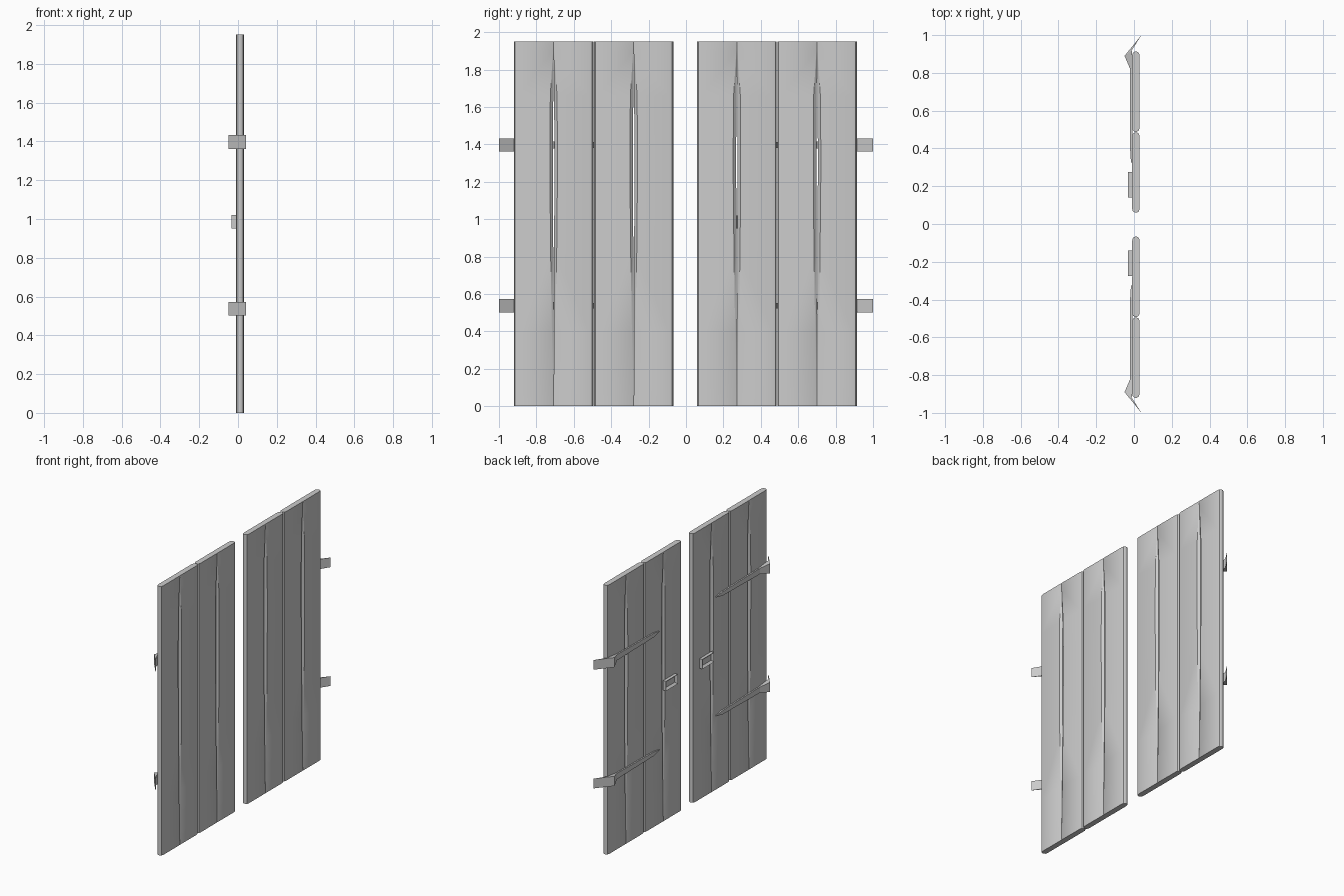
import bpy, bmesh, math

cube = bpy.data.objects.get("Cube")
if cube:
    bpy.data.objects.remove(cube, do_unlink=True)

grey = bpy.data.materials.new("plain grey")
grey.use_nodes = True
COLOUR = (0.6, 0.6, 0.6, 1)
grey.diffuse_color = COLOUR
grey.node_tree.nodes["Principled BSDF"].inputs["Base Color"].default_value = COLOUR


def finish(name, bm, smooth=False):
    bmesh.ops.recalc_face_normals(bm, faces=bm.faces)
    mesh = bpy.data.meshes.new(name)
    bm.to_mesh(mesh)
    bm.free()
    mesh.materials.append(grey)
    obj = bpy.data.objects.new(name, mesh)
    bpy.context.collection.objects.link(obj)
    if smooth:
        bpy.ops.object.select_all(action='DESELECT')
        obj.select_set(True)
        bpy.context.view_layer.objects.active = obj
        bpy.ops.object.shade_smooth_by_angle(angle=math.radians(40))
    return obj


def loft(bm, sections):
    """Skin a list of equal closed sections and cap both ends."""
    rings = [[bm.verts.new(p) for p in s] for s in sections]
    n = len(rings[0])
    for a, b in zip(rings, rings[1:]):
        for i in range(n):
            j = (i + 1) % n
            bm.faces.new((a[i], a[j], b[j], b[i]))
    bm.faces.new(rings[0])
    bm.faces.new(rings[-1])


# Planks: pairs of boards sharing a crack that closes at both ends
HEIGHT, BACK, FRONT = 1.95, -0.01, 0.03
WIDTH = 0.425
# height, chamfer width, chamfer depth, half gap
LEVELS = [(0, 0.002, 0.001, 0), (0.4, 0.009, 0.008, 0.001),
          (0.8, 0.014, 0.014, 0.002), (1.2, 0.016, 0.015, 0.004),
          (1.42, 0.016, 0.015, 0.004), (1.66, 0.016, 0.014, 0.002),
          (1.9, 0.004, 0.003, 0), (HEIGHT, 0.002, 0.001, 0)]


def board_section(centre, side, level):
    z, chamfer, depth, gap = level
    half = WIDTH / 2
    outer = [(half - 0.022, 0), (half - 0.007, 0.004), (half, 0.015)]
    inner = [(gap, depth), (gap + chamfer, 0)]
    near = [(u, BACK + d) for u, d in outer]
    far = [(u, FRONT - d) for u, d in reversed(outer)]
    crack = [(u, FRONT - d) for u, d in reversed(inner)]
    crack += [(u, BACK + d) for u, d in inner]
    return [(x, centre + side * u, z) for u, x in near + far + crack]


for door, start in (("right", -0.92), ("left", 0.06)):
    for k in range(2):
        bm = bmesh.new()
        centre = start + WIDTH / 2 + k * (WIDTH + 0.003)
        for side in (-1, 1):
            loft(bm, [board_section(centre, side, lv) for lv in LEVELS])
        finish(f"{door}_door_plank_{k + 1}", bm, smooth=True)

# Strap hinges: outer x, inner x, outer y, inner y, half height
STRAP = [(0.04, 0.038, 1.0, 0.998, 0.035),
         (-0.05, -0.012, 0.89, 0.92, 0.035),
         (-0.02, -0.009, 0.82, 0.82, 0.021),
         (-0.02, -0.009, 0.39, 0.39, 0.014),
         (-0.016, -0.009, 0.325, 0.325, 0.002)]

for door, side in (("right", -1), ("left", 1)):
    for level, z in (("lower", 0.537), ("upper", 1.397)):
        bm = bmesh.new()
        loft(bm, [[(xo, side * yo, z - h), (xo, side * yo, z + h),
                   (xi, side * yi, z + h), (xi, side * yi, z - h)]
                  for xo, xi, yo, yi, h in STRAP])
        finish(f"{door}_{level}_hinge", bm)

    # Latch: block with a recessed slot in its outer face
    bm = bmesh.new()
    bmesh.ops.create_cube(bm, size=1)
    for v in bm.verts:
        v.co.x = -0.021 + v.co.x * 0.024
        v.co.y = side * 0.208 + v.co.y * 0.135
        v.co.z = 0.985 + v.co.z * 0.07
    bm.normal_update()
    face = min(bm.faces, key=lambda f: f.calc_center_median().x)
    bmesh.ops.inset_region(bm, faces=[face], thickness=0.02)
    for v in face.verts:
        v.co.x += 0.015
    finish(f"{door}_latch", bm)
